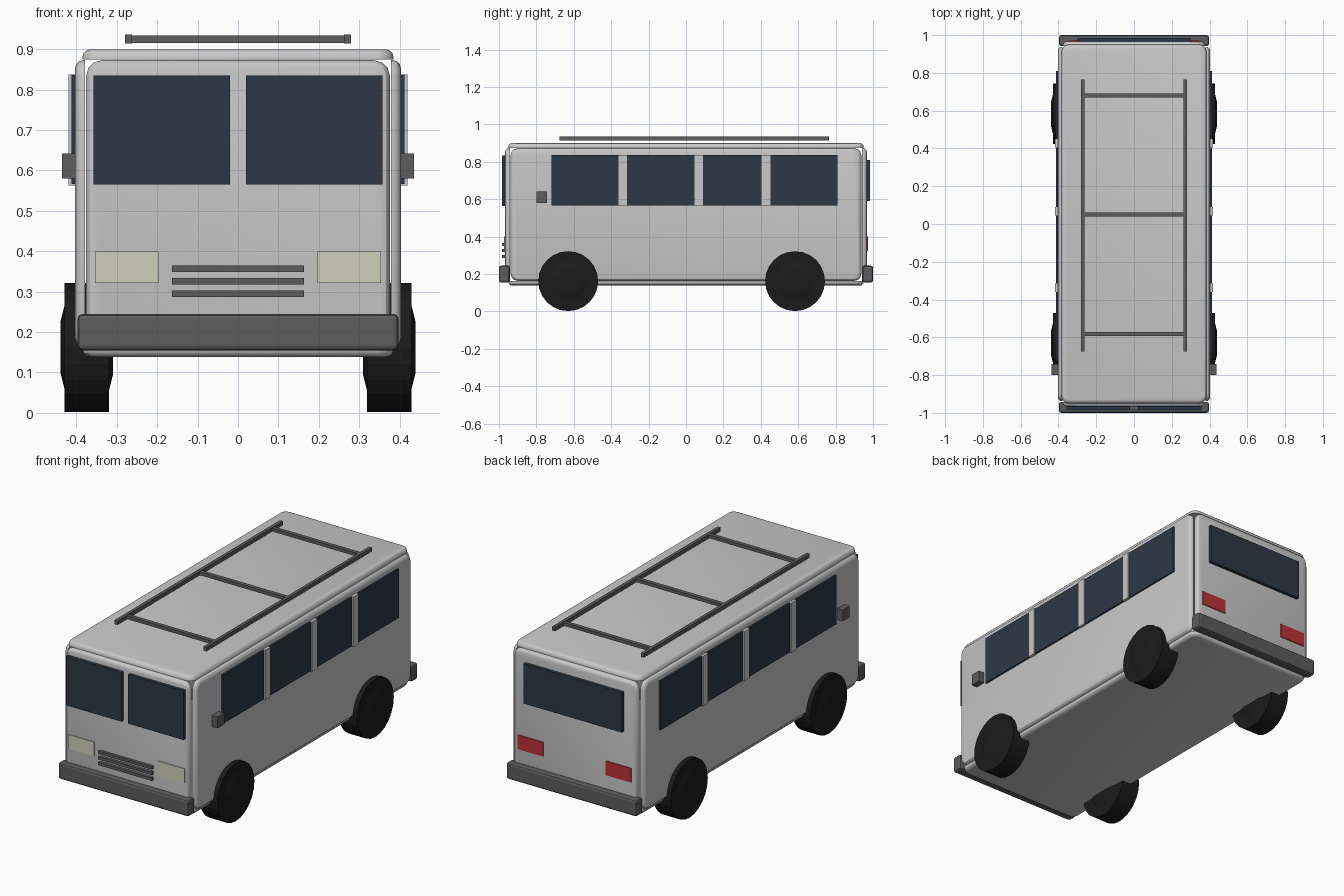
import bpy, bmesh, math
from mathutils import Matrix

if "Cube" in bpy.data.objects:
    bpy.data.objects.remove(bpy.data.objects["Cube"])


def mat(name, rgb):
    m = bpy.data.materials.new(name)
    m.diffuse_color = (*rgb, 1)
    m.use_nodes = True
    m.node_tree.nodes["Principled BSDF"].inputs["Base Color"].default_value = m.diffuse_color
    return m


PAINT = mat("light_grey_paint", (0.58, 0.58, 0.58))
GLASS = mat("dark_blue_glass", (0.027, 0.04, 0.06))
TRIM = mat("dark_grey_trim", (0.11, 0.11, 0.11))
RUBBER = mat("black_rubber", (0.011, 0.011, 0.011))
LAMP = mat("cream_lamp", (0.63, 0.63, 0.5))
RED = mat("red_lamp", (0.5, 0.03, 0.035))


def finish(name, bm, material, smooth=False):
    bmesh.ops.recalc_face_normals(bm, faces=bm.faces)
    me = bpy.data.meshes.new(name)
    bm.to_mesh(me)
    bm.free()
    me.materials.append(material)
    ob = bpy.data.objects.new(name, me)
    bpy.context.collection.objects.link(ob)
    if smooth:
        bpy.ops.object.select_all(action='DESELECT')
        bpy.context.view_layer.objects.active = ob
        ob.select_set(True)
        bpy.ops.object.shade_smooth_by_angle(angle=math.radians(30))
    return ob


def box_mesh(x, y, z):
    bm = bmesh.new()
    bmesh.ops.create_cube(bm, size=1)
    for v in bm.verts:
        v.co = [(a + b) / 2 + c * (b - a) for (a, b), c in zip((x, y, z), v.co)]
    return bm


def box(name, x, y, z, material, bevel=0):
    bm = box_mesh(x, y, z)
    if bevel:
        bmesh.ops.bevel(bm, geom=bm.edges[:], offset=bevel, segments=2,
                        profile=0.5, affect='EDGES')
    return finish(name, bm, material)


def panel(name, x, y, z, axis, sign):
    """Thin body panel: rounded corners, and a rounded rim on its outer face."""
    bm = box_mesh(x, y, z)
    corners = [e for e in bm.edges
               if abs((e.verts[0].co - e.verts[1].co).normalized()[axis]) > 0.9]
    bmesh.ops.bevel(bm, geom=corners, offset=0.04, segments=3,
                    profile=0.5, affect='EDGES')
    bm.normal_update()
    outer = [f for f in bm.faces if f.normal[axis] * sign > 0.9]
    rim = list({e for f in outer for e in f.edges})
    bmesh.ops.bevel(bm, geom=rim, offset=0.02, segments=3,
                    profile=0.5, affect='EDGES')
    return finish(name, bm, PAINT, True)


# Body shell made of six panels with narrow seams
panel("roof", (-0.385, 0.385), (-0.95, 0.95), (0.875, 0.90), 2, 1)
panel("floor", (-0.385, 0.385), (-0.95, 0.95), (0.138, 0.163), 2, -1)
for s, side in ((-1, "left"), (1, "right")):
    panel(side + "_side", sorted((s * 0.379, s * 0.403)), (-0.938, 0.938),
          (0.163, 0.873), 0, s)
for s, end in ((-1, "front"), (1, "rear")):
    panel(end + "_panel", (-0.376, 0.376), sorted((s * 0.942, s * 0.967)),
          (0.163, 0.873), 1, s)
    box(end + "_bumper", (-0.397, 0.397), sorted((s * 0.942, s)),
        (0.155, 0.245), TRIM, 0.012)

# Parts repeated on both sides
for s, side in ((-1, "left"), (1, "right")):
    def X(a, b):
        return sorted((s * a, s * b))
    # Side windows with pillars standing slightly proud between them
    box(side + "_window_band", X(0.395, 0.412), (-0.72, 0.81), (0.566, 0.836), GLASS)
    for i, y in enumerate((-0.338, 0.068, 0.428)):
        box(f"{side}_pillar_{i + 1}", X(0.395, 0.419), (y - 0.023, y + 0.023),
            (0.563, 0.837), PAINT)
    box(side + "_windscreen", X(0.02, 0.358), (-0.985, -0.96), (0.565, 0.835), GLASS)
    box(side + "_headlight", X(0.197, 0.354), (-0.972, -0.963), (0.322, 0.40), LAMP)
    box(side + "_tail_light", X(0.19, 0.345), (0.963, 0.972), (0.322, 0.40), RED)
    box(side + "_mirror", X(0.395, 0.436), (-0.80, -0.742), (0.58, 0.642), TRIM)
    box(side + "_rack_rail", X(0.262, 0.28), (-0.675, 0.765), (0.914, 0.936), TRIM)

    # Wheels with a raised hub on both faces
    profile = ((0.065, 0.065), (0.105, 0.055), (0.16, 0.055))
    rings = [(h, r) for r, h in profile] + [(-h, r) for r, h in reversed(profile)]
    for y, end in ((-0.63, "front"), (0.583, "rear")):
        bm = bmesh.new()
        n = 24
        loops = [[bm.verts.new((s * 0.374 + h, y + r * math.cos(2 * math.pi * k / n),
                                0.162 + r * math.sin(2 * math.pi * k / n)))
                  for k in range(n)] for h, r in rings]
        for a, b in zip(loops, loops[1:]):
            for k in range(n):
                bm.faces.new((a[k], a[(k + 1) % n], b[(k + 1) % n], b[k]))
        bm.faces.new(loops[0])
        bm.faces.new(loops[-1])
        finish(f"{side}_{end}_wheel", bm, RUBBER)

# Rear window
box("rear_window", (-0.30, 0.30), (0.96, 0.985), (0.59, 0.81), GLASS)

# Front grille bars
for i, z in enumerate((0.295, 0.326, 0.357)):
    box(f"grille_bar_{i + 1}", (-0.163, 0.163), (-0.983, -0.963),
        (z - 0.008, z + 0.008), TRIM)

# Roof rack cross bars
for i, y in enumerate((-0.583, 0.05, 0.68)):
    box(f"rack_cross_bar_{i + 1}", (-0.265, 0.265), (y - 0.011, y + 0.011),
        (0.916, 0.934), TRIM)
